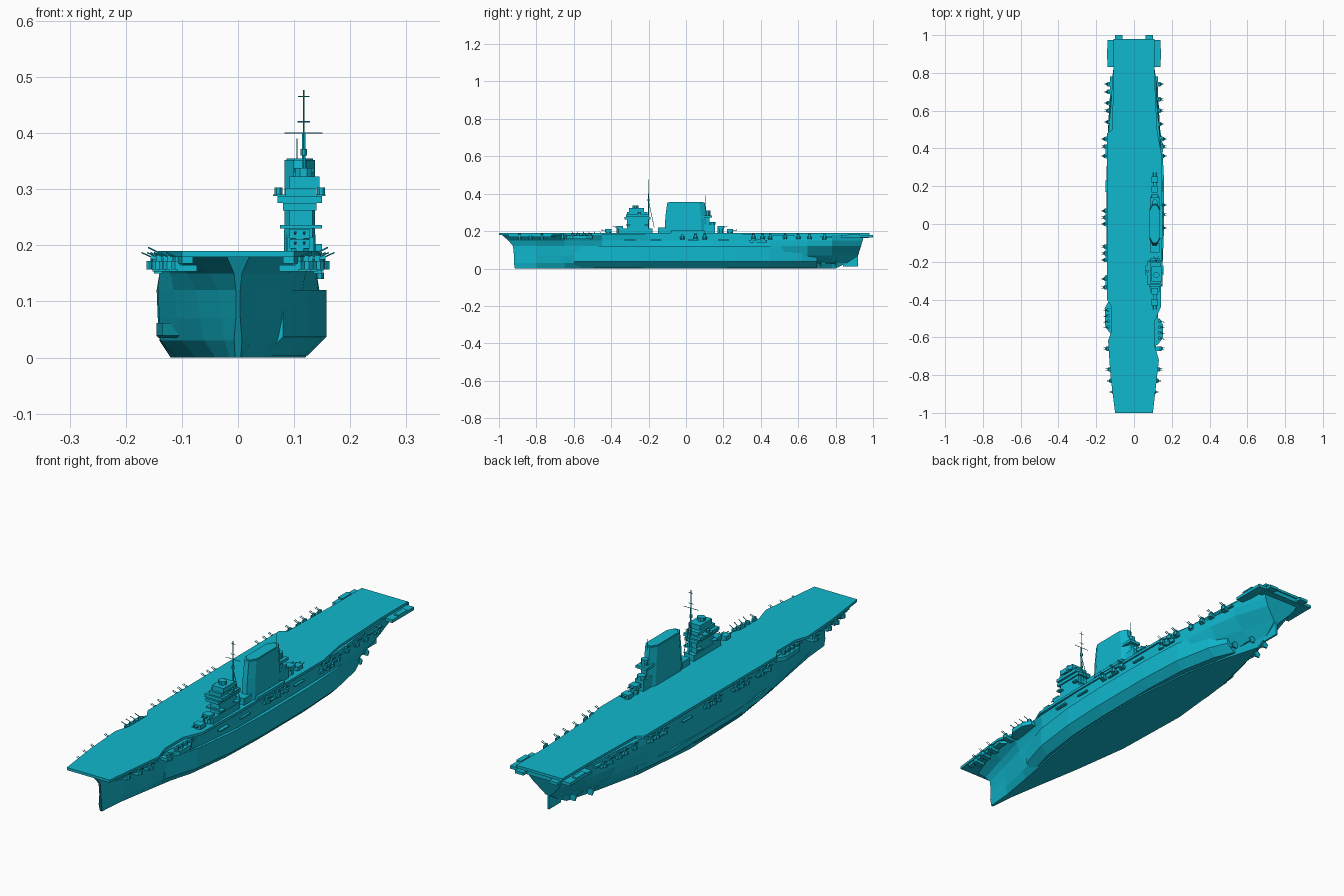
import bpy, bmesh, math
from mathutils import Vector, Matrix

default = bpy.data.objects.get("Cube")
if default:
    bpy.data.objects.remove(default, do_unlink=True)

paint = bpy.data.materials.new("cyan paint")
paint.use_nodes = True
CYAN = (0.005, 0.48, 0.62, 1)
paint.diffuse_color = CYAN
paint.node_tree.nodes["Principled BSDF"].inputs["Base Color"].default_value = CYAN


def finish(name, bm):
    """Turn a bmesh into a named, painted object."""
    bmesh.ops.recalc_face_normals(bm, faces=bm.faces)
    mesh = bpy.data.meshes.new(name)
    bm.to_mesh(mesh)
    bm.free()
    mesh.materials.append(paint)
    obj = bpy.data.objects.new(name, mesh)
    bpy.context.collection.objects.link(obj)
    return obj


def loft(bm, rings):
    """Skin closed rings of equal length and cap both ends."""
    loops = [[bm.verts.new(p) for p in ring] for ring in rings]
    n = len(loops[0])
    for a, b in zip(loops, loops[1:]):
        for i in range(n):
            j = (i + 1) % n
            bm.faces.new((a[i], a[j], b[j], b[i]))
    bm.faces.new(loops[0])
    bm.faces.new(loops[-1])


def prism(bm, outline, low, high):
    loft(bm, [[(x, y, z) for x, y in outline] for z in (low, high)])


def box(bm, xs, ys, zs):
    (a, b), (c, d) = xs, ys
    prism(bm, [(a, c), (b, c), (b, d), (a, d)], *zs)


def drum(bm, x, y, radius, zs, sides=8, stretch=1):
    turn = [2 * math.pi * (i + 0.5) / sides for i in range(sides)]
    prism(bm, [(x + radius * math.cos(t), y + stretch * radius * math.sin(t)) for t in turn], *zs)


def rod(bm, start, end, radius):
    a, b = Vector(start), Vector(end)
    spin = (b - a).to_track_quat("Z", "Y").to_matrix().to_4x4()
    bmesh.ops.create_cone(bm, cap_ends=True, segments=5, radius1=radius, radius2=radius,
                          depth=(b - a).length, matrix=Matrix.Translation((a + b) / 2) @ spin)


# Hull: half breadths at each level, station by station from bow to stern
levels = (0, .03, .07, .12, .15, .18)
stem = (-.915, -.92, -.92, -.925, -.95, -.985)
transom = (.8, .86, .92, .935, .945, .95)
stations = [
    (stem, (.005, .007, .004, .004, .007, .02)),
    (-.8, (.015, .024, .03, .035, .05, .09)),
    (-.65, (.04, .06, .068, .075, .09, .115)),
    (-.45, (.075, .1, .11, .115, .12, .13)),
    (-.2, (.11, .138, .14, .143, .14, .14)),
    (.15, (.12, .14, .143, .145, .14, .14)),
    (.45, (.09, .12, .135, .14, .14, .138)),
    (.65, (.045, .07, .105, .13, .13, .12)),
    (.78, (.008, .02, .065, .11, .115, .115)),
    (transom, (.003, .004, .012, .06, .08, .09)),
]
rings = []
for where, widths in stations:
    ys = where if isinstance(where, tuple) else (where,) * len(levels)
    side = list(zip(widths, ys, levels))
    rings.append(side + [(-x, y, z) for x, y, z in reversed(side)])
bm = bmesh.new()
loft(bm, rings)
finish("hull", bm)

# Torpedo bulge to port, slim bilge keel bulge to starboard
def bulge(name, sign, shape, low, high, cut):
    bm = bmesh.new()
    loft(bm, [[(sign * x, y, z) for x, z in (
        (w * .5, low), (w - cut, low), (w, low + cut), (w, high), (w * .5, high))]
        for y, w in shape])
    finish(name, bm)

bulge("port_bulge", 1, [(-.6, .08), (-.45, .125), (-.25, .15), (-.05, .158), (.25, .158),
                        (.45, .148), (.62, .115), (.7, .08)], .004, .12, .033)
bulge("starboard_bulge", -1, [(-.5, .09), (-.3, .135), (-.1, .145), (.3, .145), (.5, .12)],
      .035, .062, .004)

# Rudder and propellers
bm = bmesh.new()
box(bm, (-.004, .004), (.84, .92), (.01, .08))
for s in (-1, 1):
    for x, y in ((.035, .8), (.06, .72)):
        rod(bm, (s * x, y - .12, .03), (s * x, y, .025), .003)
        rod(bm, (s * x, y, .025), (s * x, y + .006, .025), .016)
finish("rudder_and_shafts", bm)

# Flight deck
bm = bmesh.new()
prism(bm, [(-.1, -1), (.1, -1), (.132, -.72), (.108, -.64), (.108, -.52), (.142, -.44),
           (.147, -.2), (.147, .36), (.122, .5), (.108, .8), (.108, .98),
           (-.108, .98), (-.108, .8), (-.116, .5), (-.143, .48), (-.143, -.4),
           (-.118, -.44), (-.118, -.56), (-.137, -.62), (-.125, -.8)], .179, .19)
finish("flight_deck", bm)

# Sunken gun galleries, stern galleries and overhangs
bm = bmesh.new()
for s, ya, yb in ((1, -.64, -.5), (-1, -.58, -.41)):
    prism(bm, [(s * .09, ya), (s * .125, ya), (s * .152, ya + .035), (s * .155, yb - .035),
               (s * .135, yb), (s * .09, yb)], .158, .176)
    for k in range(4):
        drum(bm, s * .136, ya + .035 + k * .03, .01, (.176, .186))
        rod(bm, (s * .136, ya + .035 + k * .03, .184), (s * .16, ya + .03 + k * .03, .196), .0016)
for s in (-1, 1):
    box(bm, (s * .1, s * .14), (.83, .975), (.165, .178))
    box(bm, (s * .12, s * .142), (.87, .93), (.178, .184))
    box(bm, (s * .06, s * .1), (.94, 1), (.166, .178))
    box(bm, (s * .1, s * .128), (.52, .78), (.162, .17))
    prism(bm, [(s * .08, -.95), (s * .1, -.95), (s * .128, -.72), (s * .1, -.7)], .168, .18)
box(bm, (-.1, .1), (.93, .975), (.162, .18))
finish("gun_galleries", bm)

# Gun tubs along both deck edges
def gun_tub(bm, s, x, y, z=.165):
    box(bm, (s * (x - .035), s * x), (y - .012, y + .012), (z - .012, z))
    drum(bm, s * x, y, .012, (z - .008, z + .007))
    box(bm, (s * (x - .006), s * (x + .004)), (y - .006, y + .006), (z + .007, z + .017))
    for d in (-.004, .004):
        rod(bm, (s * x, y + d, z + .013), (s * (x + .02), y + d, z + .022), .0013)

starboard = [(.136, y) for y in (.74, .7, .64, .6, .54)]
starboard += [(.152, y) for y in (.45, .41, .36, .07, .035, 0, -.12, -.155, -.19, -.29, -.335)]
port = [(.136, y) for y in (.74, .66, .6, .53)]
port += [(.152, y) for y in (.45, .41, .36, .1, .05, -.02)]
bow = [(.142, -.66), (.13, -.77), (.122, -.83), (.108, -.89)]
for name, s, spots in (("starboard_guns", -1, starboard + bow), ("port_guns", 1, port + bow)):
    bm = bmesh.new()
    for x, y in spots:
        gun_tub(bm, s, x, y)
    for y in (-.3, -.16, .04, .2, .38):
        box(bm, (s * .135, s * .15), (y - .03, y + .03), (.15, .156))
    finish(name, bm)

# Ship's boats slung under the port edge
bm = bmesh.new()
for y in (.35, .39, .42):
    drum(bm, .146, y, .008, (.14, .152), 8, 1.8)
finish("boats", bm)

# Funnel: a long eight-sided stack on a low base
CX = .11
def stack(half_x, half_y, z):
    return [(CX + half_x * a, half_y * b, z) for a, b in (
        (-.4, -1), (.4, -1), (1, -.72), (1, .72), (.4, 1), (-.4, 1), (-1, .72), (-1, -.72))]
bm = bmesh.new()
loft(bm, [stack(.028, .115, .19), stack(.027, .11, .28), stack(.027, .1, .352)])
loft(bm, [stack(.024, .09, .352), stack(.024, .09, .355)])
box(bm, (.086, .134), (-.15, -.1), (.19, .218))
box(bm, (.09, .13), (.08, .155), (.19, .235))
box(bm, (.136, .15), (-.08, .1), (.19, .202))
finish("funnel", bm)

# Aft control platforms behind the funnel
bm = bmesh.new()
box(bm, (.098, .122), (.09, .125), (.23, .3))
box(bm, (.085, .137), (.085, .14), (.272, .284))
drum(bm, CX, .115, .016, (.284, .31))
drum(bm, CX, .14, .018, (.235, .25))
finish("aft_control", bm)

# Bridge tower with overhanging platforms
bm = bmesh.new()
box(bm, (.088, .135), (-.36, -.18), (.19, .215))
box(bm, (.092, .133), (-.315, -.2), (.215, .265))
for x, y, z in ((.03, .07, .262), (.04, .062, .275)):
    box(bm, (CX - x, CX + x), (-.26 - y, -.26 + y), (z, z + .013))
box(bm, (.062, .156), (-.27, -.22), (.288, .291))
box(bm, (.085, .14), (-.315, -.205), (.288, .302))
box(bm, (.092, .145), (-.305, -.225), (.302, .323))
drum(bm, .117, -.27, .016, (.323, .338))
box(bm, (.1, .135), (-.275, -.265), (.33, .338))
for y in (-.31, -.21):
    box(bm, (.075, .15), (y - .012, y + .012), (.23, .236))
for s in (-1, 1):
    drum(bm, CX + s * .038, -.25, .008, (.291, .303))
finish("bridge_tower", bm)

# Masts and yards
bm = bmesh.new()
MX, MY = .117, -.2
rod(bm, (MX, MY, .19), (MX, MY, .4), .003)
rod(bm, (MX, MY, .4), (MX, MY, .477), .0013)
for half, z in ((.034, .4), (.011, .42), (.01, .465)):
    rod(bm, (MX - half, MY, z), (MX + half, MY, z), .0012)
drum(bm, MX, MY, .006, (.36, .372))
for s in (-1, 1):
    rod(bm, (MX + s * .012, MY + .03, .22), (MX, MY, .36), .0015)
rod(bm, (.105, .105, .3), (.105, .105, .39), .0012)
finish("masts", bm)

# Twin gun turrets ahead of and behind the island
bm = bmesh.new()
for y, z, aim in ((-.415, .19, -1), (-.355, .208, -1), (.185, .208, 1), (.235, .19, 1)):
    drum(bm, CX, y, .017, (.19, z + .005))
    box(bm, (CX - .018, CX + .018), (y - .017, y + .017), (z + .004, z + .02))
    for d in (-.008, .008):
        rod(bm, (CX + d, y + aim * .015, z + .013), (CX + d, y + aim * .038, z + .016), .002)
finish("gun_turrets", bm)
